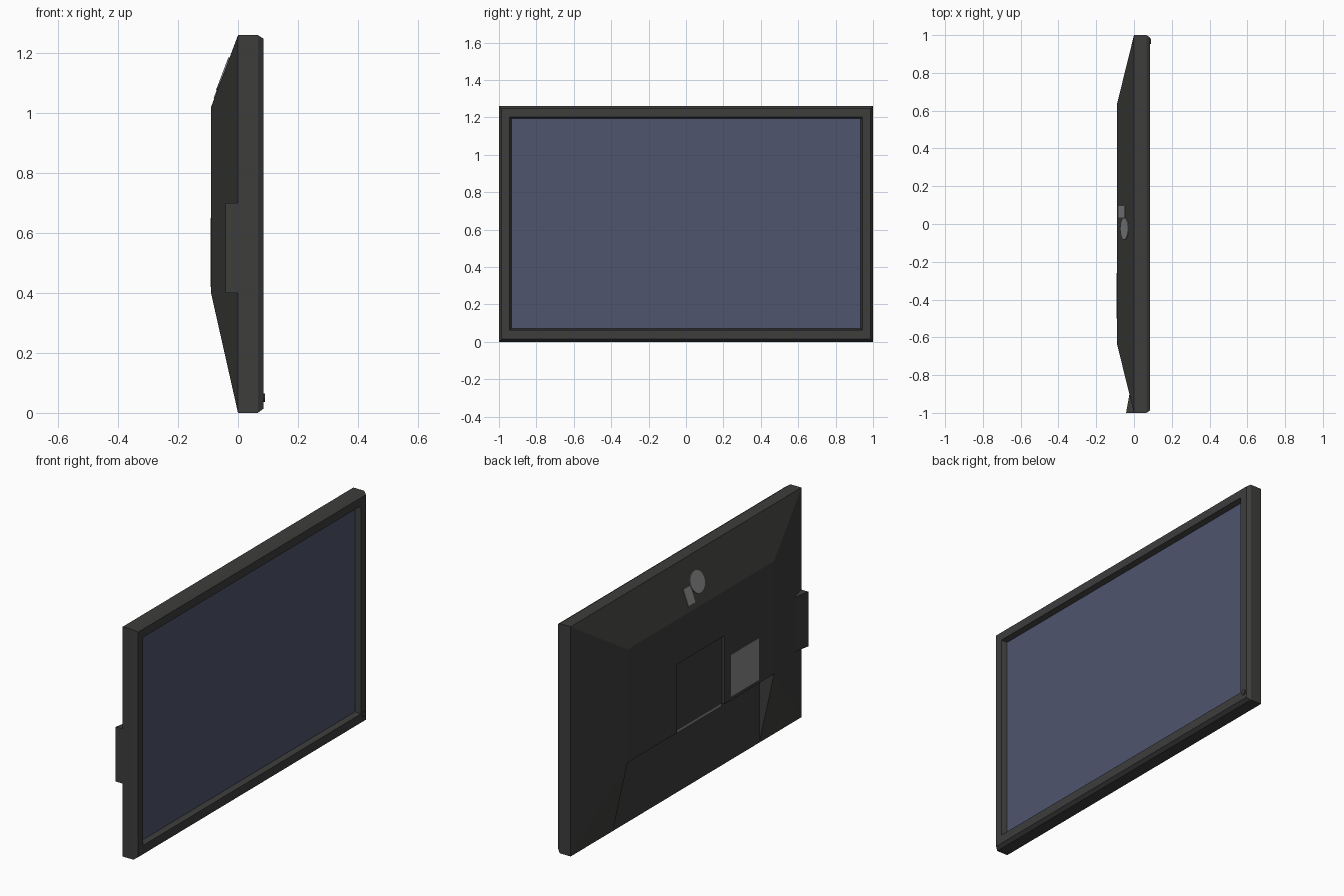
import bpy, bmesh, math
from mathutils import Matrix

if "Cube" in bpy.data.objects:
    bpy.data.objects.remove(bpy.data.objects["Cube"])


def material(name, rgb):
    m = bpy.data.materials.new(name)
    m.diffuse_color = (*rgb, 1)
    m.use_nodes = True
    m.node_tree.nodes["Principled BSDF"].inputs["Base Color"].default_value = m.diffuse_color
    return m


BODY = material("charcoal plastic", (0.047, 0.047, 0.046))
SCREEN = material("slate blue screen", (0.078, 0.090, 0.155))
GREY = material("light grey", (0.25, 0.25, 0.25))


def finish(name, bm, mat):
    bmesh.ops.recalc_face_normals(bm, faces=bm.faces[:])
    me = bpy.data.meshes.new(name)
    bm.to_mesh(me)
    bm.free()
    me.materials.append(mat)
    ob = bpy.data.objects.new(name, me)
    bpy.context.collection.objects.link(ob)
    return ob


def box(name, x0, x1, y0, y1, z0, z1, mat):
    bm = bmesh.new()
    m = (Matrix.Translation(((x0 + x1) / 2, (y0 + y1) / 2, (z0 + z1) / 2))
         @ Matrix.Diagonal((x1 - x0, y1 - y0, z1 - z0, 1)))
    bmesh.ops.create_cube(bm, size=1, matrix=m)
    return finish(name, bm, mat)


def disc(name, x, y, z, r, depth, tilt, mat):
    bm = bmesh.new()
    m = Matrix.Translation((x, y, z)) @ Matrix.Rotation(tilt, 4, 'Y')
    bmesh.ops.create_cone(bm, cap_ends=True, segments=24, radius1=r,
                          radius2=r, depth=depth, matrix=m)
    return finish(name, bm, mat)


# Bezel frame: rectangular rings (x, half width, bottom, top) lofted forward
bm = bmesh.new()
rings = []
for x, w, b, t in [(0, 1, 0, 1.26), (0.066, 1, 0, 1.26),
                   (0.085, 0.987, 0.014, 1.248), (0.085, 0.943, 0.062, 1.203),
                   (0.055, 0.934, 0.071, 1.194)]:
    rings.append([bm.verts.new((x, y, z)) for y, z in
                  ((-w, b), (w, b), (w, t), (-w, t))])
for a, c in zip(rings, rings[1:]):
    for i in range(4):
        j = (i + 1) % 4
        bm.faces.new((a[i], a[j], c[j], c[i]))
bm.faces.new(rings[0])
bm.faces.new(rings[-1])
finish("bezel_frame", bm, BODY)

# Display panel
box("screen", 0.05, 0.057, -0.934, 0.934, 0.071, 1.194, SCREEN)

# Rear housing: tapered hump with an open cable bay under the middle
D, W, B, T = -0.09, 0.635, 0.40, 1.02
bm = bmesh.new()
side = {}
for s in (1, -1):
    pts = dict(ob=(0, s, 0), ot=(0, s, 1.26), hb=(D, s * W, B),
               ht=(D, s * W, T), ib=(0, s * W, 0), it=(0, s * W, B))
    v = side[s] = {k: bm.verts.new(p) for k, p in pts.items()}
    bm.faces.new((v["ob"], v["ot"], v["ht"], v["hb"]))   # side slope
    bm.faces.new((v["ob"], v["hb"], v["ib"]))            # lower cheek
    bm.faces.new((v["ib"], v["hb"], v["it"]))            # bay wall
p, n = side[1], side[-1]
for keys in (("ot", "ht"), ("ht", "hb"), ("hb", "it")):
    a, c = keys
    bm.faces.new((p[a], p[c], n[c], n[a]))
bm.faces.new([p["ob"], p["ib"], p["it"], n["it"], n["ib"], n["ob"],
              n["ot"], p["ot"]])
housing = finish("rear_housing", bm, BODY)

# Shallow square pocket for the stand mount
cutter = box("mount_cutter", -0.2, D + 0.015, -0.205, 0.205, 0.3, 0.775, BODY)
cutter.hide_render = True
cutter.hide_viewport = True
mod = housing.modifiers.new("mount_pocket", 'BOOLEAN')
mod.operation = 'DIFFERENCE'
mod.object = cutter

# Side control wedge
bm = bmesh.new()
tri = [(0, -0.9), (-0.024, -0.9), (-0.042, -1), (0, -1)]
f = bm.faces.new([bm.verts.new((x, y, 0.40)) for x, y in tri])
g = bmesh.ops.extrude_face_region(bm, geom=[f])["geom"]
bmesh.ops.translate(bm, vec=(0, 0, 0.30),
                    verts=[v for v in g if isinstance(v, bmesh.types.BMVert)])
finish("side_control_wedge", bm, BODY)

# Power button on the front bezel
disc("power_button", 0.086, 0.968, 0.051, 0.014, 0.008, math.pi / 2, BODY)

# Grey plates on the rear
box("rear_label_plate", D - 0.002, D + 0.002, -0.50, -0.26, 0.42, 0.65, GREY)
box("bay_connector_strip", D + 0.016, D + 0.03, -0.20, 0.20, 0.385, 0.402, GREY)

# Round cap and small plate lying on the upper slope
tilt = math.atan2(0.24, 0.09)          # slope rise over run
slope = math.pi / 2 - tilt
disc("rear_round_cap", -0.050, -0.025, 1.13, 0.058, 0.006,
     -(math.pi / 2 - slope), GREY)
plate = box("rear_small_plate", -0.002, 0.002, -0.03, 0.03, -0.045, 0.045, GREY)
plate.rotation_euler = (0, slope, 0)
plate.location = (-0.064, 0.065, 1.09)
